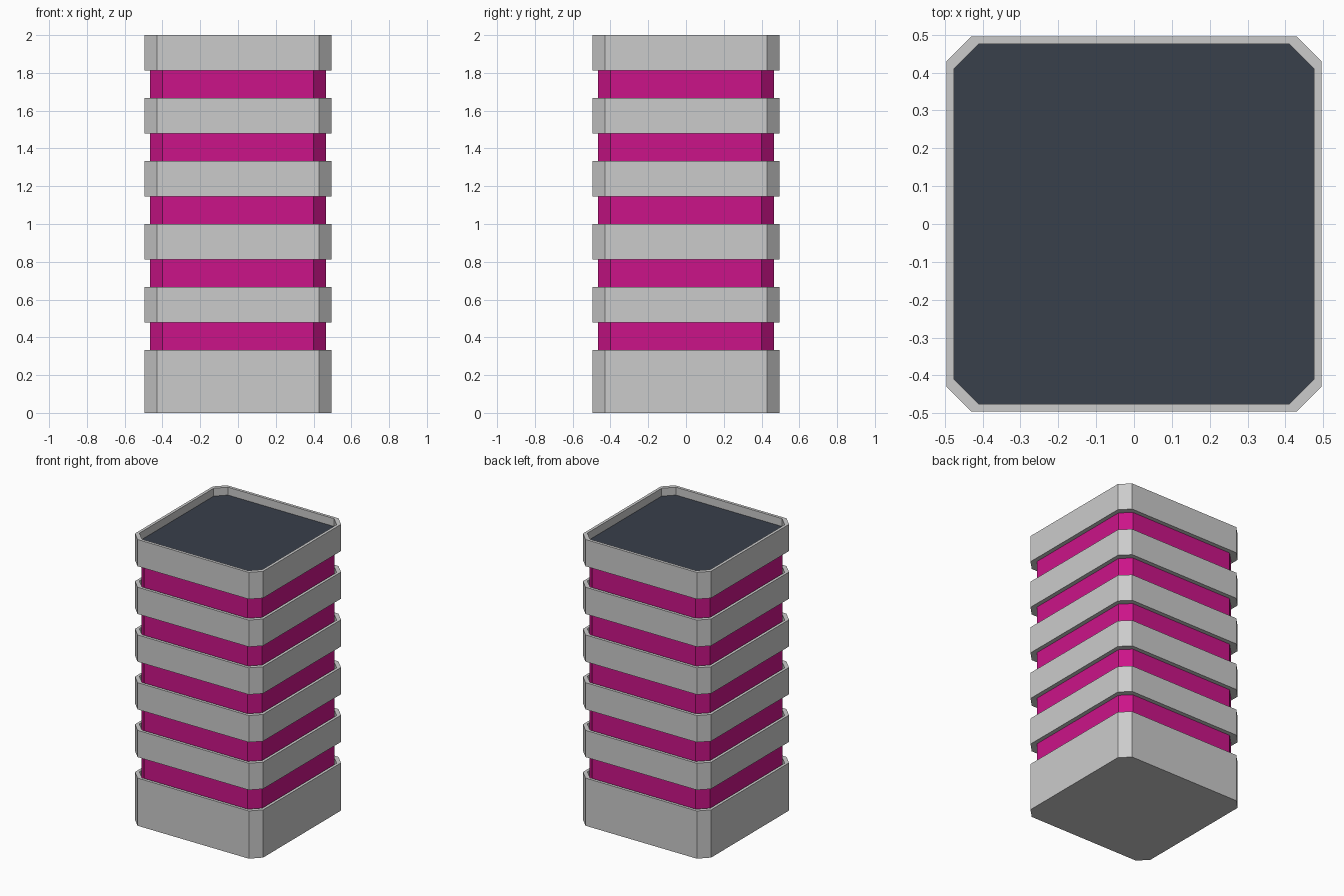
import bpy, bmesh

if "Cube" in bpy.data.objects:
    bpy.data.objects.remove(bpy.data.objects["Cube"])

STEP = 2 / 6         # height of one storey
BAND = 0.187         # height of a grey band
RECESS = 0.055       # depth of the tray behind each rim
OUTER, INNER, CORE = 0.495, 0.475, 0.465
CHAMFER = 0.065


def material(name, rgb):
    m = bpy.data.materials.new(name)
    m.diffuse_color = (*rgb, 1)
    m.use_nodes = True
    m.node_tree.nodes["Principled BSDF"].inputs["Base Color"].default_value = m.diffuse_color
    return m


def octagon(h, z):
    c = h - CHAMFER
    return [(h, -c, z), (h, c, z), (c, h, z), (-c, h, z),
            (-h, c, z), (-h, -c, z), (-c, -h, z), (c, -h, z)]


def stack(name, rings, mats=(), bottom=True, top=True, top_mat=0):
    """Loft chamfered squares given as (half width, z)."""
    bm = bmesh.new()
    loops = [[bm.verts.new(p) for p in octagon(h, z)] for h, z in rings]
    for a, b in zip(loops, loops[1:]):
        for i in range(8):
            j = (i + 1) % 8
            bm.faces.new((a[i], a[j], b[j], b[i]))
    if bottom:
        bm.faces.new(loops[0][::-1])
    if top:
        bm.faces.new(loops[-1]).material_index = top_mat
    me = bpy.data.meshes.new(name)
    bm.to_mesh(me)
    bm.free()
    for m in mats:
        me.materials.append(m)
    ob = bpy.data.objects.new(name, me)
    bpy.context.collection.objects.link(ob)
    return ob


pink = material("pink_glass", (0.6, 0.007, 0.25))
dark = material("dark_roof", (0.04, 0.05, 0.07))

for n in range(6):
    z1 = STEP * (n + 1)
    z0 = 0 if n == 0 else z1 - BAND
    # grey band with a thin raised rim around a shallow tray
    rings = [(OUTER, z0), (OUTER, z1), (INNER, z1), (INNER, z1 - RECESS)]
    last = n == 5
    stack("base" if n == 0 else f"band_{n}", rings, top=not last)
    if last:
        # dark roof panel closing the top tray
        stack("roof_panel", [(INNER, z1 - RECESS)], [dark], bottom=False)
    else:
        # pink window strip standing in the tray below the next band
        stack(f"window_strip_{n + 1}",
              [(CORE, z1 - RECESS), (CORE, z1 + STEP - BAND)],
              [pink], bottom=False, top=False)
